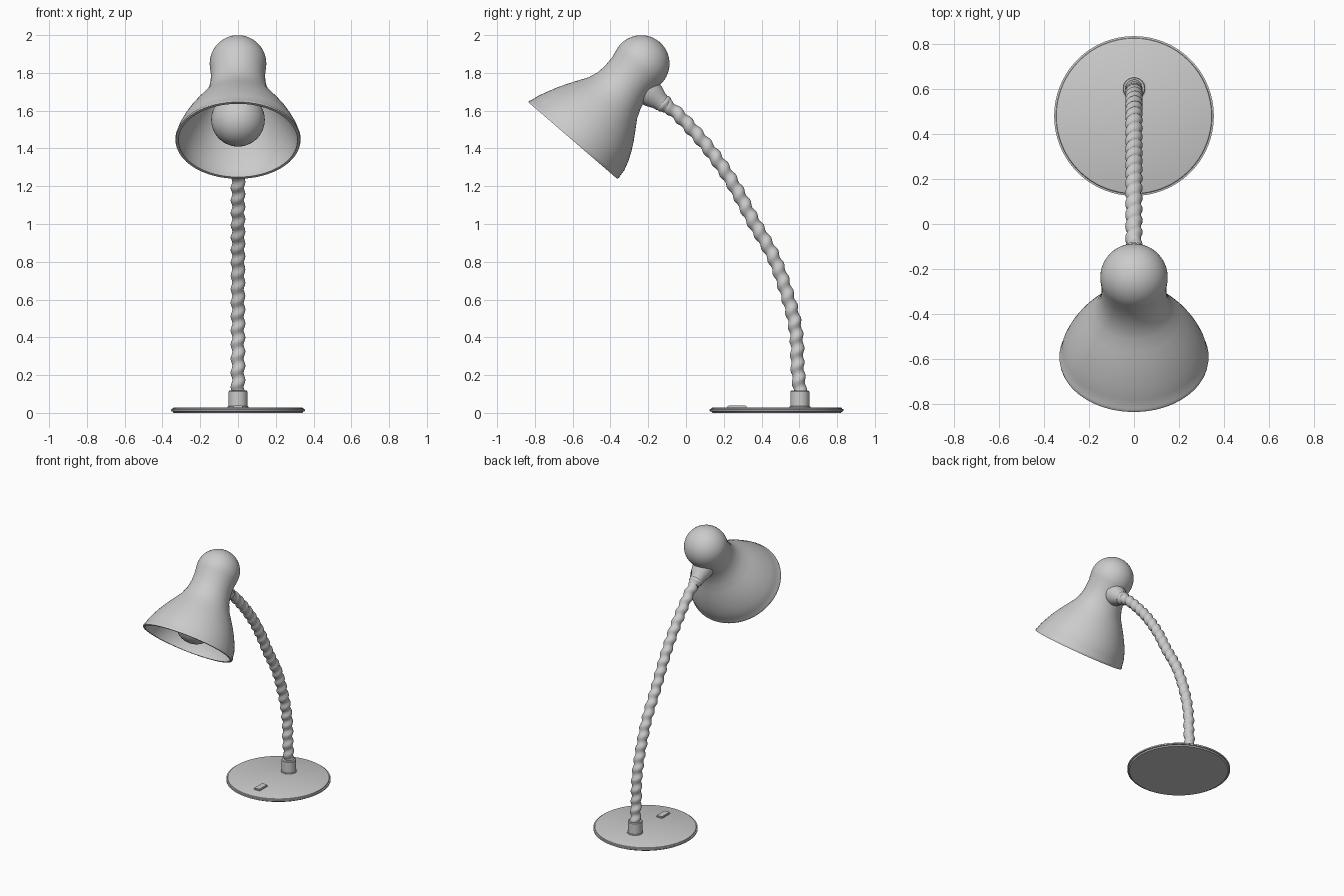
import bpy, bmesh
from math import sin, cos, pi
from mathutils import Vector, Matrix
from mathutils.geometry import interpolate_bezier

if "Cube" in bpy.data.objects:
    bpy.data.objects.remove(bpy.data.objects["Cube"])

X = Vector((1, 0, 0))


def loft(name, rings, angle=35):
    """Skin a list of vertex rings (equal counts) and cap both ends."""
    bm = bmesh.new()
    loops = [[bm.verts.new(p) for p in ring] for ring in rings]
    n = len(loops[0])
    for a, b in zip(loops, loops[1:]):
        for i in range(n):
            j = (i + 1) % n
            bm.faces.new((a[i], a[j], b[j], b[i]))
    bm.faces.new(loops[0][::-1])
    bm.faces.new(loops[-1])
    bmesh.ops.recalc_face_normals(bm, faces=bm.faces)
    me = bpy.data.meshes.new(name)
    bm.to_mesh(me)
    bm.free()
    ob = bpy.data.objects.new(name, me)
    bpy.context.collection.objects.link(ob)
    bpy.context.view_layer.objects.active = ob
    bpy.ops.object.select_all(action='DESELECT')
    ob.select_set(True)
    bpy.ops.object.shade_smooth_by_angle(angle=angle * pi / 180)
    return ob


def lathe(name, profile, origin, axis, n=48, angle=35):
    """Profile entries: (height, radius[, x stretch, sideways offset])."""
    side = X.cross(axis)
    rings = []
    for t, r, *extra in profile:
        sx, off = extra if extra else (1, 0)
        c = origin + axis * t - side * off
        rings.append([c + X * r * sx * cos(2 * pi * i / n) + side * r * sin(2 * pi * i / n)
                      for i in range(n)])
    return loft(name, rings, angle)


up = Vector((0, 0, 1))

# Base disc with rim groove, and stem collar
lathe("base", [(0, .34), (.008, .347), (.009, .355), (.019, .355), (.020, .347),
               (.026, .345), (.029, .338)], Vector((0, .48, 0)), up, 64)
lathe("stem_collar", [(.025, .055), (.034, .055), (.036, .05), (.113, .05), (.118, .046)],
      Vector((0, .603, 0)), up, 32)

# Rocker switch
bm = bmesh.new()
bmesh.ops.create_cube(bm, size=1, matrix=Matrix.Translation((0, .27, .03)) @
                      Matrix.Diagonal((.05, .1, .02, 1)))
bmesh.ops.bevel(bm, geom=bm.edges[:], offset=.004, segments=2, affect='EDGES')
me = bpy.data.meshes.new("switch")
bm.to_mesh(me)
bm.free()
bpy.context.collection.objects.link(bpy.data.objects.new("switch", me))

# Flexible gooseneck: spiral ribs swept along a bent path
ctrl = [Vector((0, y, z)) for y, z in
        ((.605, .1), (.59, .25), (.585, .4), (.555, .56), (.47, .81), (.353, 1.02),
         (.245, 1.22), (.12, 1.4), (-.02, 1.558), (-.115, 1.64))]
path = []
for k in range(len(ctrl) - 1):
    p0, p1 = ctrl[k], ctrl[k + 1]
    d0 = (p1 - ctrl[max(k - 1, 0)]) / (2 if k else 1)
    d1 = (ctrl[min(k + 2, len(ctrl) - 1)] - p0) / (2 if k + 2 < len(ctrl) else 1)
    path += interpolate_bezier(p0, p0 + d0 / 3, p1 - d1 / 3, p1, 24)[:-1]
path.append(ctrl[-1])
rings, s, n = [], 0, 24
for k, p in enumerate(path):
    tan = (path[min(k + 1, len(path) - 1)] - path[max(k - 1, 0)]).normalized()
    side = X.cross(tan)
    s += (p - path[max(k - 1, 0)]).length
    ring = []
    for i in range(n):
        a = 2 * pi * i / n
        r = .0345 + .0045 * cos(2 * pi * s / .075 + a)
        ring.append(p + (X * cos(a) + side * sin(a)) * r)
    rings.append(ring)
loft("gooseneck", rings, 60)

# Lamp head frame: rim centre and axis pointing to the dome
rim = Vector((0, -.60, 1.4425))
axis = Vector((0, .653, .757)).normalized()

# Shade: inner wall up, rim lip, outer flare, round dome
outer = [(0, .311, 1.06, 0), (.012, .313, 1.06, .003), (.018, .309, 1.06, .004),
         (.06, .301, 1.06, .009), (.11, .282, 1.06, .013), (.16, .259, 1.06, .014),
         (.21, .231, 1.06, .015), (.26, .2, 1.06, .015), (.31, .168, 1.06, .015),
         (.36, .149, 1.05, .014), (.41, .140, 1.04, .012), (.47, .139, 1.03, .01)]
dome = [(.545 + .15 * sin(a), .15 * cos(a), 1, .009)
        for a in [-.15 + i * (pi / 2 + .13) / 14 for i in range(15)]]
inner = [(t, r - .014, sx, o) for t, r, sx, o in outer if t != .012][::-1]
lathe("shade", inner + outer + dome, rim, axis, 64, 50)

# Bulb with socket neck
R = .142
bulb = [(.153 - R * cos(a), max(R * sin(a), .001), 1, .01)
        for a in [i * 2.3 / 16 for i in range(17)]]
bulb += [(.30, .07, 1, .012), (.34, .06, 1, .012), (.46, .06, 1, .012)]
lathe("bulb", bulb, rim, axis, 40, 50)

# Bracket joining the head to the gooseneck
d = Vector((0, .77, -.64)).normalized()
lathe("head_bracket", [(0, .08), (.04, .076), (.085, .066), (.12, .05), (.145, .046)],
      Vector((0, -.235, 1.73)), d, 32, 50)
lathe("bracket_ring", [(.14, .04), (.146, .047), (.162, .047), (.168, .04), (.185, .036)],
      Vector((0, -.235, 1.735)), d, 32, 50)
